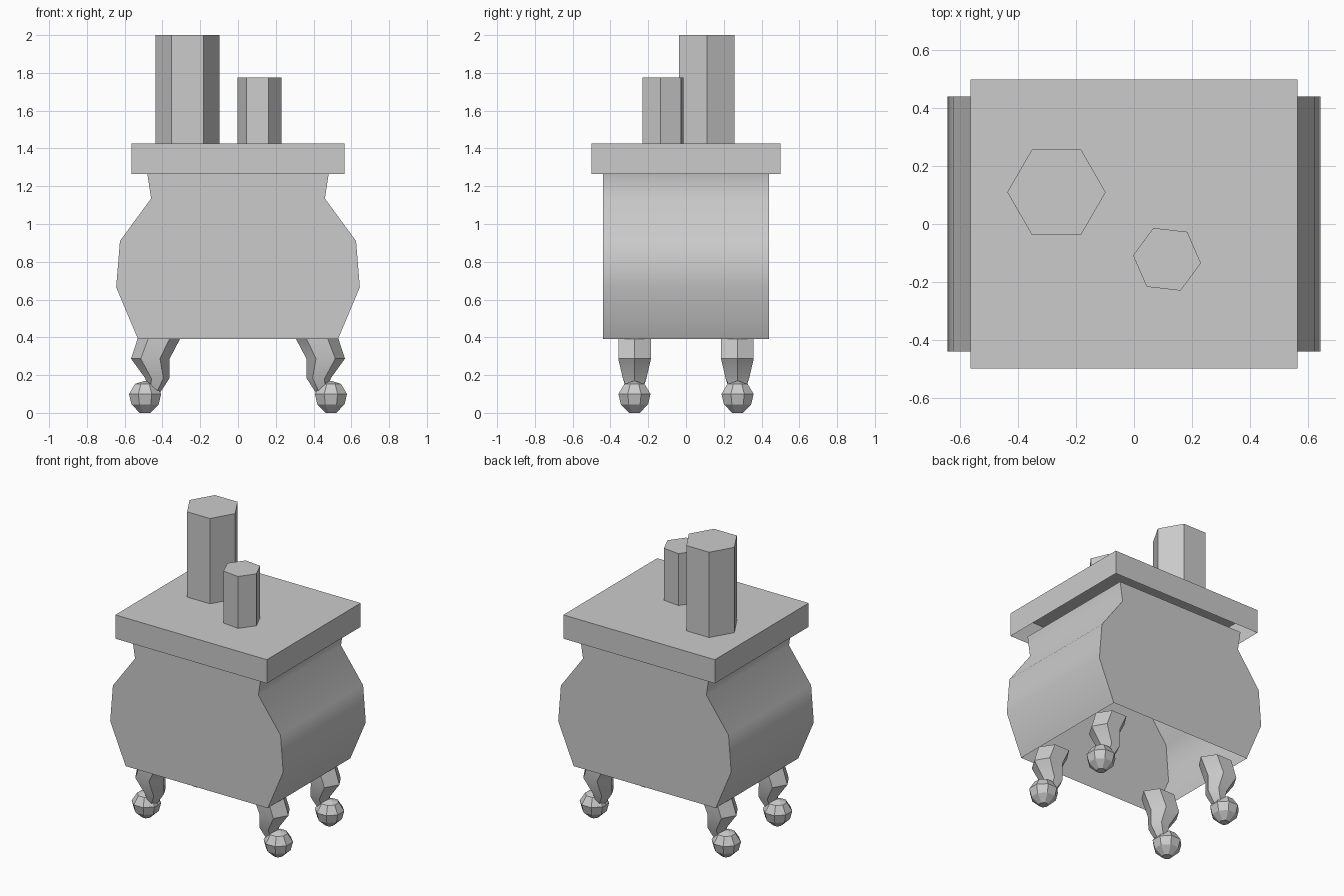
import bpy, bmesh
from math import sin, cos, pi, radians

if "Cube" in bpy.data.objects:
    bpy.data.objects.remove(bpy.data.objects["Cube"])


def make_object(name, bm, smooth_angle=None):
    bmesh.ops.recalc_face_normals(bm, faces=bm.faces)
    mesh = bpy.data.meshes.new(name)
    bm.to_mesh(mesh)
    bm.free()
    obj = bpy.data.objects.new(name, mesh)
    bpy.context.collection.objects.link(obj)
    if smooth_angle:
        bpy.ops.object.select_all(action='DESELECT')
        obj.select_set(True)
        bpy.context.view_layer.objects.active = obj
        bpy.ops.object.shade_smooth_by_angle(angle=radians(smooth_angle))
    return obj


def loft(bm, rings, cap_start=False, cap_end=False):
    """Bridge a list of equally long closed point rings."""
    vs = [[bm.verts.new(p) for p in ring] for ring in rings]
    n = len(vs[0])
    for a, b in zip(vs, vs[1:]):
        for i in range(n):
            j = (i + 1) % n
            bm.faces.new((a[i], a[j], b[j], b[i]))
    if cap_start:
        bm.faces.new(vs[0][::-1])
    if cap_end:
        bm.faces.new(vs[-1])


def ring(cx, cy, z, rx, ry, n, turn=0.0, tilt=0.0):
    """Polygon ring; tilt raises z along x."""
    pts = []
    for i in range(n):
        a = turn + 2 * pi * i / n
        pts.append((cx + rx * cos(a), cy + ry * sin(a), z + tilt * rx * cos(a)))
    return pts


# Bulging body: side profile extruded along y, open above and below
profile = [(0.48, 1.265), (0.46, 1.135), (0.625, 0.91), (0.645, 0.665), (0.53, 0.392)]
outline = profile + [(-x, z) for x, z in reversed(profile)]
bm = bmesh.new()
front = [bm.verts.new((x, -0.44, z)) for x, z in outline]
back = [bm.verts.new((x, 0.44, z)) for x, z in outline]
bm.faces.new(front)
bm.faces.new(back[::-1])
for i in range(len(outline)):
    j = (i + 1) % len(outline)
    if abs(outline[i][1] - outline[j][1]) > 1e-4:
        bm.faces.new((front[i], front[j], back[j], back[i]))
make_object("stove_body", bm, 60)

# Cooktop slab, hollow underneath
bm = bmesh.new()
loft(bm, [[(-0.565, -0.5, z), (0.565, -0.5, z), (0.565, 0.5, z), (-0.565, 0.5, z)]
          for z in (1.265, 1.425)], cap_end=True)
make_object("cooktop", bm)

# Hexagonal flues
for name, x, y, r, top, turn in (("tall_flue", -0.268, 0.11, 0.17, 2.0, 0.0),
                                 ("short_flue", 0.114, -0.122, 0.118, 1.775, -6.5)):
    bm = bmesh.new()
    loft(bm, [ring(x, y, z, r, r, 6, radians(turn)) for z in (1.425, top)], cap_end=True)
    make_object(name, bm)

# Curved hexagonal legs with ball feet, mirrored to four corners
leg_path = [(0.418, 0.395, 0.113, 0.10, 0.0), (0.464, 0.287, 0.102, 0.10, 0.0),
            (0.427, 0.183, 0.064, 0.072, 0.0), (0.448, 0.108, 0.024, 0.04, 0.8)]
foot_profile = [(0.002, 0.17), (0.058, 0.153), (0.092, 0.10), (0.078, 0.045), (0.03, 0.008)]
for sx, side in ((-1, "left"), (1, "right")):
    for sy, end in ((-1, "front"), (1, "back")):
        bm = bmesh.new()
        loft(bm, [ring(sx * x, sy * 0.272, z, rx, ry, 6, tilt=sx * t)
                  for x, z, rx, ry, t in leg_path], True, True)
        make_object(f"{end}_{side}_leg", bm, 40)
        bm = bmesh.new()
        loft(bm, [ring(sx * 0.492, sy * 0.273, z, r, r, 8, pi / 8)
                  for r, z in foot_profile], True, True)
        for v in bm.verts:
            if v.co.z < 0.01:
                v.co.z = 0.0
        make_object(f"{end}_{side}_foot", bm)
